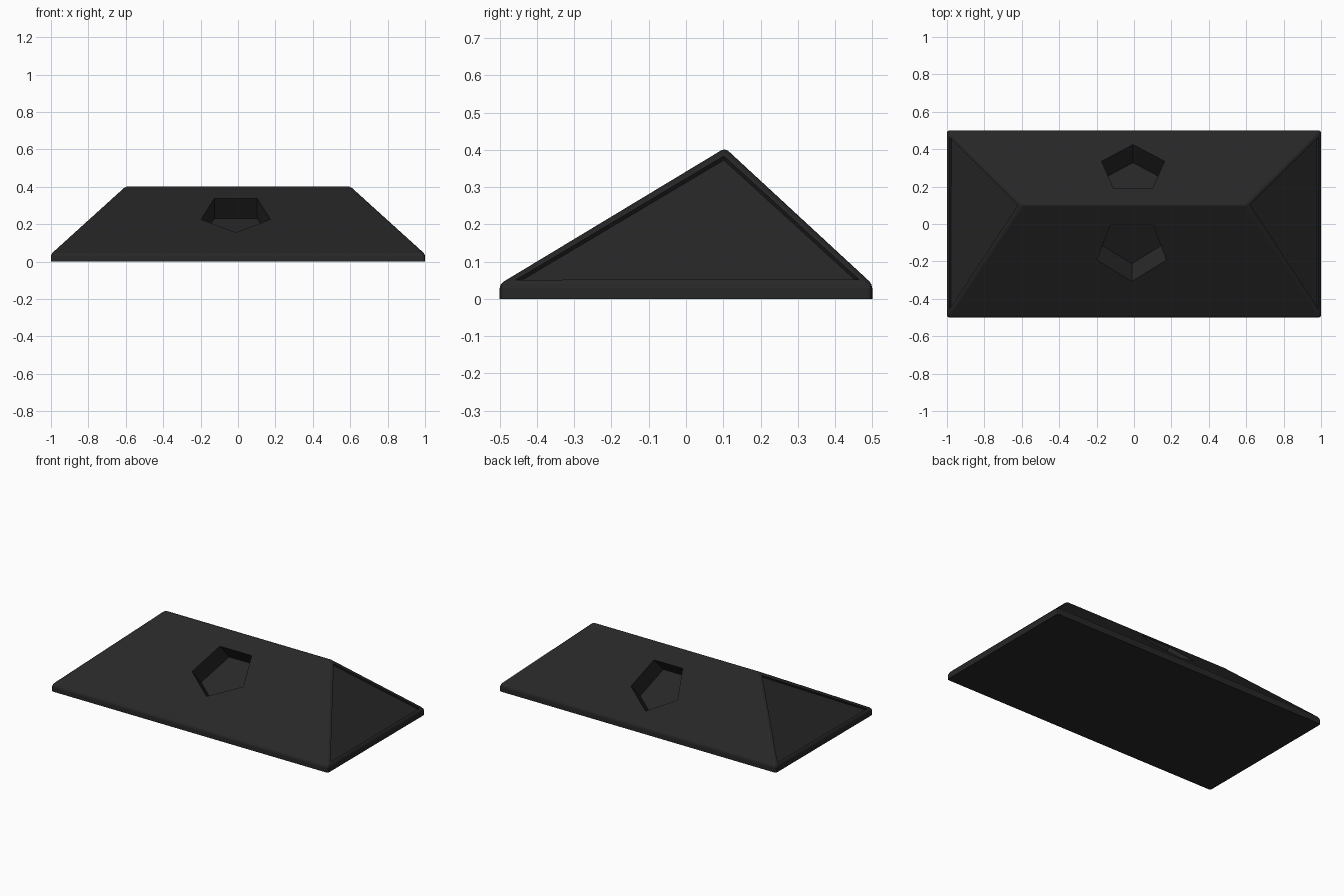
import bpy
import bmesh
from math import sin, cos, tau
from mathutils import Vector

cube = bpy.data.objects.get("Cube")
if cube:
    bpy.data.objects.remove(cube, do_unlink=True)

EAVE_Z, RIDGE_X, RIDGE_Y, RIDGE_Z = 0.04, 0.597, 0.105, 0.405

charcoal = bpy.data.materials.new("charcoal")
charcoal.use_nodes = True
color = (0.02, 0.02, 0.02, 1)
charcoal.diffuse_color = color
charcoal.node_tree.nodes["Principled BSDF"].inputs["Base Color"].default_value = color


def add_object(name, bm):
    bmesh.ops.recalc_face_normals(bm, faces=bm.faces)
    mesh = bpy.data.meshes.new(name)
    bm.to_mesh(mesh)
    bm.free()
    mesh.materials.append(charcoal)
    obj = bpy.data.objects.new(name, mesh)
    bpy.context.collection.objects.link(obj)
    return obj


def hip_roof():
    # Convex hull of a thin slab and an off-centre ridge
    bm = bmesh.new()
    for x in (-1, 1):
        for y in (-0.5, 0.5):
            for z in (0, EAVE_Z):
                bm.verts.new((x, y, z))
        bm.verts.new((x * RIDGE_X, RIDGE_Y, RIDGE_Z))
    bmesh.ops.convex_hull(bm, input=bm.verts)
    bmesh.ops.dissolve_limit(bm, angle_limit=0.01, verts=bm.verts, edges=bm.edges)
    bm.normal_update()

    # Soften every edge above the flat underside
    upper = [e for e in bm.edges if max(v.co.z for v in e.verts) > 0.01]
    bmesh.ops.bevel(bm, geom=upper, offset=0.011, segments=2, profile=0.5,
                    affect='EDGES', clamp_overlap=True)
    bm.normal_update()

    # Recessed triangular panels on both ends
    ends = [f for f in bm.faces
            if abs(f.normal.x) > 0.4 and f.normal.z > 0.4 and f.calc_area() > 0.1]
    bmesh.ops.inset_individual(bm, faces=ends, thickness=0.016)
    bmesh.ops.inset_individual(bm, faces=ends, thickness=0.001, depth=-0.014)
    return add_object("roof", bm)


def pocket_cutter(name, side, x, y, radius, axis):
    # Five-sided prism lying along the slope, pointing down at the eave
    ridge = Vector((0, RIDGE_Y, RIDGE_Z))
    eave = Vector((0, side * 0.5, EAVE_Z))
    down = (eave - ridge).normalized()
    t = (y - RIDGE_Y) / (eave.y - RIDGE_Y)
    centre = ridge.lerp(eave, t) + Vector((x, 0, 0))
    inward = Vector(axis)
    bm = bmesh.new()
    rings = []
    for shift in (-0.5, 1):
        ring = []
        for i in range(5):
            a = tau * i / 5
            p = centre + radius * (cos(a) * down + sin(a) * Vector((1, 0, 0)))
            ring.append(bm.verts.new(p + inward * shift))
        rings.append(ring)
        bm.faces.new(ring)
    outer, inner = rings
    for i in range(5):
        j = (i + 1) % 5
        bm.faces.new((outer[i], outer[j], inner[j], inner[i]))
    obj = add_object(name, bm)
    obj.hide_render = True
    obj.hide_viewport = True
    obj.display_type = 'WIRE'
    return obj


roof = hip_roof()

# Pentagonal pockets in the front and back slopes
cutters = (
    pocket_cutter("front_pocket_cutter", -1, -0.012, -0.141, 0.195, (0, 0.095, -0.107)),
    pocket_cutter("back_pocket_cutter", 1, -0.005, 0.295, 0.177, (0, -0.097, -0.1)),
)
for cutter in cutters:
    mod = roof.modifiers.new(cutter.name, 'BOOLEAN')
    mod.operation = 'DIFFERENCE'
    mod.solver = 'EXACT'
    mod.object = cutter
